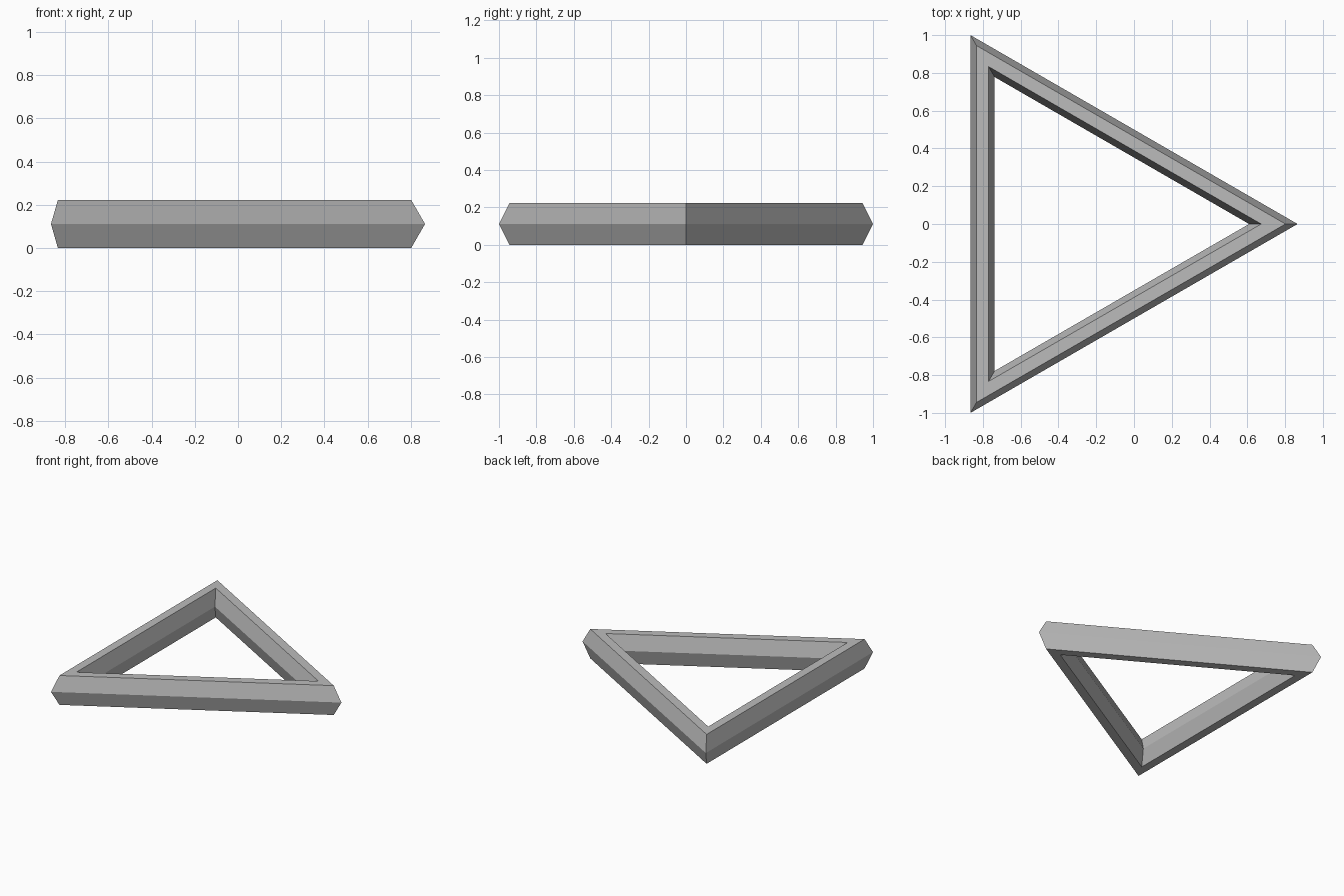
import bpy
import math

cube = bpy.data.objects.get("Cube")
if cube:
    bpy.data.objects.remove(cube, do_unlink=True)

# Proportions: the tube radius is one eighth of the ring radius
OUTER = 2 / math.sqrt(3)
TUBE = OUTER / 9
RING = TUBE * 8

# Plain grey finish
grey = bpy.data.materials.new("grey")
grey.use_nodes = True
colour = (0.5, 0.5, 0.5, 1)
grey.diffuse_color = colour
grey.node_tree.nodes["Principled BSDF"].inputs["Base Color"].default_value = colour

# Triangular frame with a hexagonal bar, one corner pointing along +x
bpy.ops.mesh.primitive_torus_add(
    major_segments=3, minor_segments=6,
    major_radius=RING, minor_radius=TUBE,
    location=(-OUTER / 4, 0, TUBE * math.sin(math.pi / 3)))
frame = bpy.context.object
frame.name = "triangular_frame"
frame.data.materials.clear()
frame.data.materials.append(grey)
bpy.ops.object.shade_flat()
